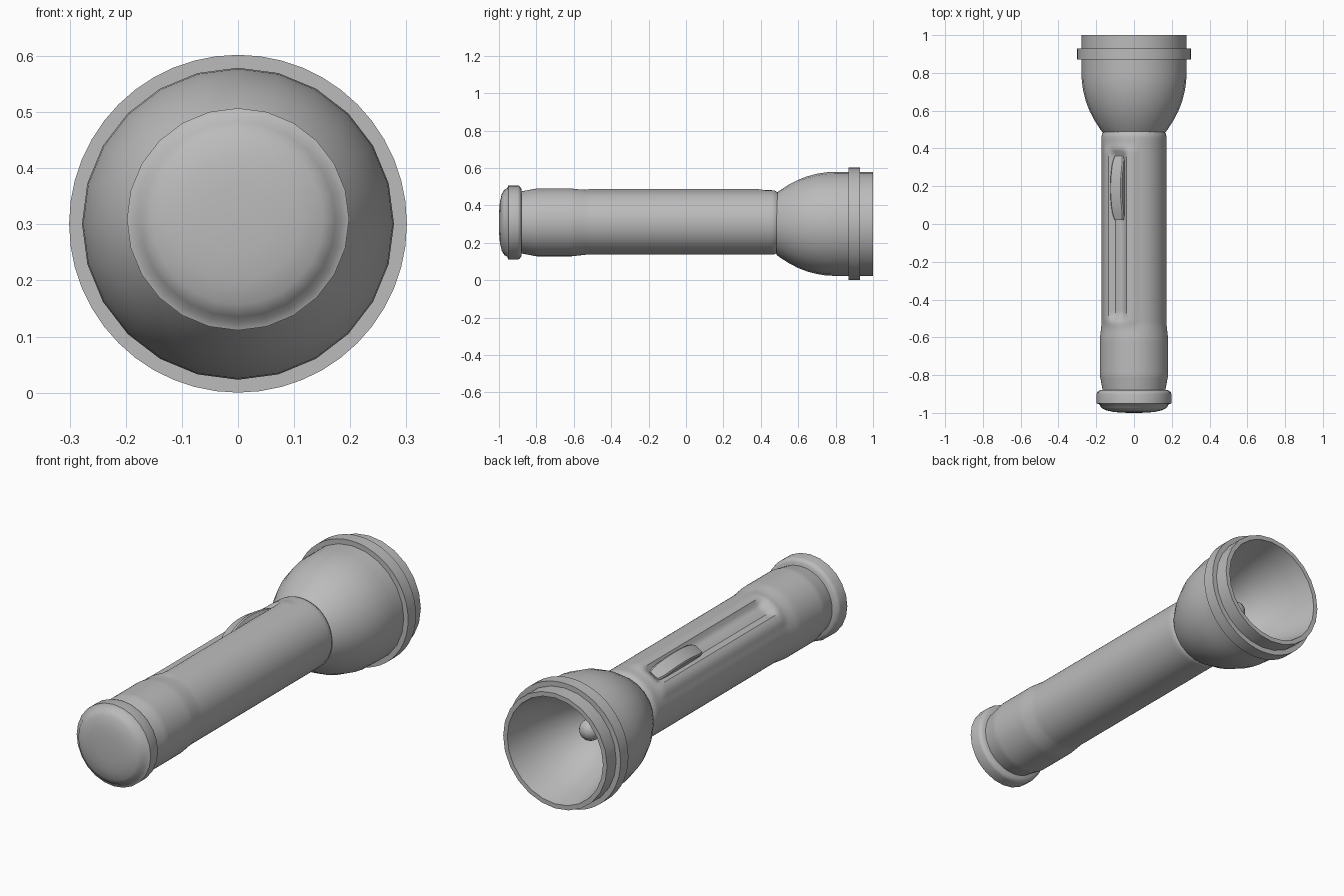
import bpy, bmesh
from math import sin, cos, pi, radians, hypot
from mathutils import Vector

if "Cube" in bpy.data.objects:
    bpy.data.objects.remove(bpy.data.objects["Cube"], do_unlink=True)

GREY = (0.5, 0.5, 0.5)
grey = bpy.data.materials.new("plain grey")
grey.use_nodes = True
grey.diffuse_color = (*GREY, 1)
grey.node_tree.nodes["Principled BSDF"].inputs["Base Color"].default_value = (*GREY, 1)

HEAD_Z, BODY_Z = 0.301, 0.309
SWITCH_ANGLE = radians(31)      # lean of the switch from the top towards -x


def finish(name, bm, angle=35):
    bmesh.ops.recalc_face_normals(bm, faces=bm.faces)
    mesh = bpy.data.meshes.new(name)
    bm.to_mesh(mesh)
    bm.free()
    mesh.materials.append(grey)
    obj = bpy.data.objects.new(name, mesh)
    bpy.context.collection.objects.link(obj)
    bpy.ops.object.select_all(action='DESELECT')
    obj.select_set(True)
    bpy.context.view_layer.objects.active = obj
    bpy.ops.object.shade_smooth_by_angle(angle=radians(angle))
    return obj


def lathe(name, profile, z, sides, closed=False, shape=None, angle=35):
    """Turn (y, radius) pairs round the long axis; shape changes the radius."""
    bm = bmesh.new()
    rings = []
    for y, r in profile:
        if r == 0:
            rings.append([bm.verts.new((0, y, z))] * sides)
            continue
        ring = []
        for i in range(sides):
            a = 2 * pi * i / sides
            rr = r + (shape(a, y) if shape else 0)
            ring.append(bm.verts.new((-rr * sin(a), y, z + rr * cos(a))))
        rings.append(ring)
    pairs = list(zip(rings, rings[1:]))
    if closed:
        pairs.append((rings[-1], rings[0]))
    for p, q in pairs:
        for i in range(sides):
            j = (i + 1) % sides
            bm.faces.new(dict.fromkeys((p[i], p[j], q[j], q[i])))
    return finish(name, bm, angle)


def ease(t):
    t = min(max(t, 0), 1)
    return t * t * (3 - 2 * t)


def slot(a, y, half_angle, y0, y1, soft_angle, soft_y):
    """1 inside a rounded patch around the switch, fading to 0 outside."""
    d = abs((a - SWITCH_ANGLE + pi) % (2 * pi) - pi)
    across = ease((half_angle - d) / soft_angle)
    along = ease(min(y - y0, y1 - y) / soft_y)
    return across * along


def thumb_groove(a, y):
    raised = slot(a, y, radians(42), -0.56, 0.43, radians(14), 0.05)
    sunk = slot(a, y, radians(20), -0.53, 0.41, radians(11), 0.06)
    return 0.007 * raised - 0.028 * sunk


# Body: lathed tube with a wider grip and a sunken thumb groove
outline = [(-0.9, 0.163), (-0.88, 0.166), (-0.8, 0.181), (-0.61, 0.181),
           (-0.53, 0.172), (0.46, 0.172), (0.475, 0.17), (0.49, 0.16)]
body = []
for (y0, r0), (y1, r1) in zip(outline, outline[1:]):
    steps = max(1, round((y1 - y0) / 0.015))
    body += [(y0 + (y1 - y0) * k / steps, r0 + (r1 - r0) * k / steps) for k in range(steps)]
body = [(-0.9, 0)] + body + [outline[-1], (0.5, 0)]
lathe("body", body, BODY_Z, 80, shape=thumb_groove)

# Tail cap: banded ring with a soft dome
lathe("tail_cap", [(-0.88, 0), (-0.88, 0.18), (-0.89, 0.195), (-0.9, 0.198),
                   (-0.95, 0.198), (-0.955, 0.184), (-0.972, 0.174),
                   (-0.985, 0.152), (-0.995, 0.11), (-0.999, 0.06), (-1, 0)],
      BODY_Z, 24, angle=40)

# Head: bell shell with the reflector bowl inside
lathe("head", [(0.485, 0), (0.485, 0.166), (0.5, 0.178), (0.55, 0.21), (0.6, 0.236),
               (0.65, 0.255), (0.7, 0.268), (0.75, 0.276), (0.8, 0.278), (1, 0.278),
               (1, 0.256), (0.9, 0.235), (0.8, 0.203), (0.7, 0.152),
               (0.63, 0.09), (0.61, 0.04), (0.61, 0)],
      HEAD_Z, 24)

# Collar around the head
lathe("head_collar", [(0.87, 0.27), (0.87, 0.301), (0.93, 0.301), (0.93, 0.27)],
      HEAD_Z, 48, closed=True)

# Bulb: short stem and round tip
STEM = 0.028
bulb = [(0.6, 0), (0.6, STEM), (0.69, STEM)]
bulb += [(0.73 - 0.05 * cos(t), 0.05 * sin(t)) for t in [pi * k / 12 for k in range(3, 12)]]
lathe("bulb", bulb + [(0.78, 0)], HEAD_Z, 24, angle=50)

# Switch: arched slider lying in the groove
bm = bmesh.new()
out = Vector((-sin(SWITCH_ANGLE), 0, cos(SWITCH_ANGLE)))
side = Vector((cos(SWITCH_ANGLE), 0, sin(SWITCH_ANGLE)))
sections = []
STEPS = 16
for k in range(STEPS + 1):
    t = 2 * k / STEPS - 1
    top = 0.158 + 0.032 * (1 - t * t)
    centre = Vector((0, 0.19 + 0.17 * t, BODY_Z))
    half = 0.036 * (1 - 0.25 * t ** 8)
    section = [(-half, 0.13), (-half, top - 0.006), (-half + 0.006, top),
               (half - 0.006, top), (half, top - 0.006), (half, 0.13)]
    sections.append([bm.verts.new(centre + side * s + out * h) for s, h in section])
for p, q in zip(sections, sections[1:]):
    for i in range(len(p)):
        j = (i + 1) % len(p)
        bm.faces.new((p[i], p[j], q[j], q[i]))
bm.faces.new(sections[0])
bm.faces.new(sections[-1])
finish("switch", bm, 30)
